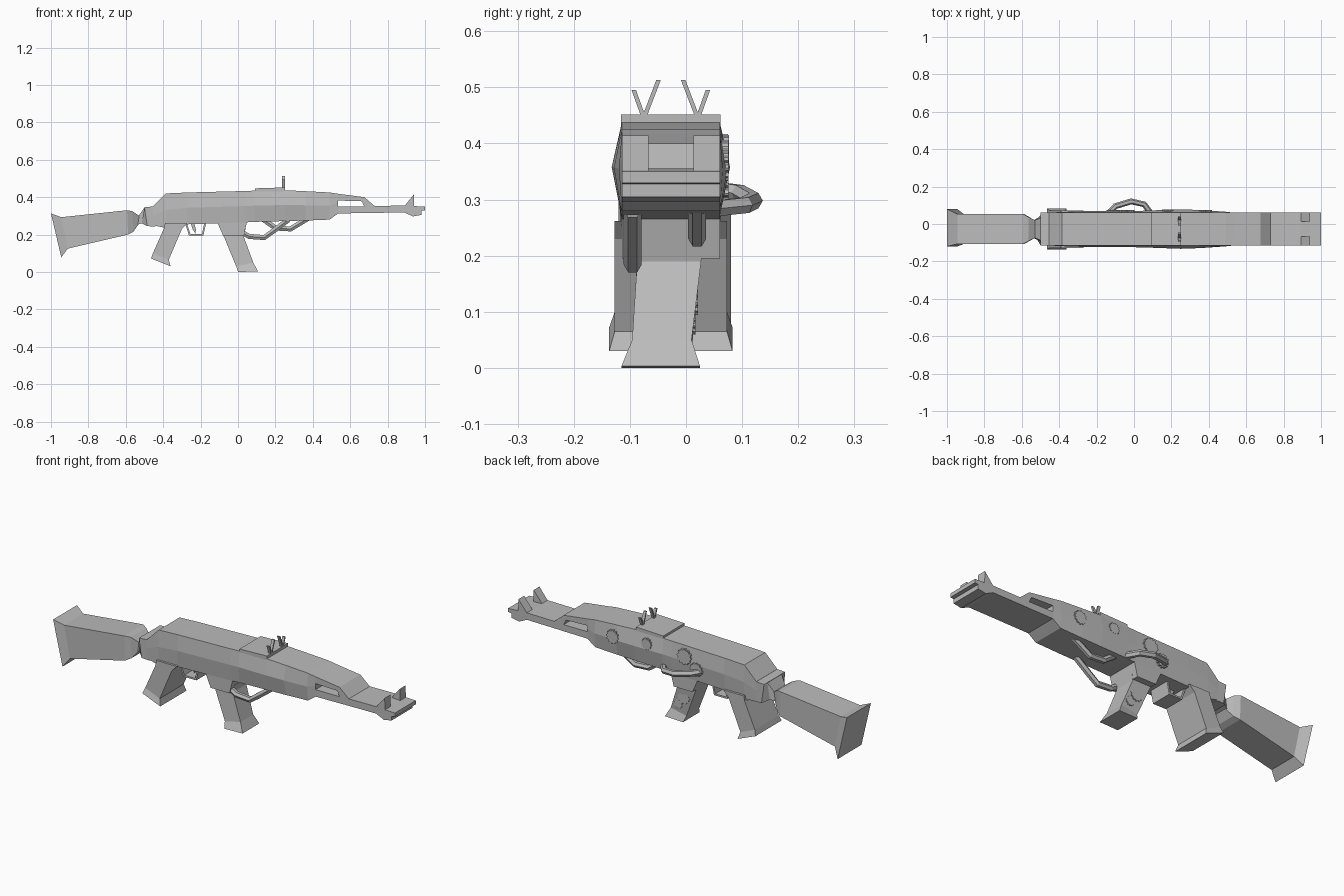
import bpy, bmesh, math
from mathutils import Vector

if "Cube" in bpy.data.objects:
    bpy.data.objects.remove(bpy.data.objects["Cube"], do_unlink=True)

grey = bpy.data.materials.new("plain grey")
grey.use_nodes = True
COLOR = (0.5, 0.5, 0.5, 1)
grey.diffuse_color = COLOR
grey.node_tree.nodes["Principled BSDF"].inputs["Base Color"].default_value = COLOR
CY = -0.027  # centre line of the gun


def skin(name, rings):
    """Join equal-length rings of points into a closed, capped solid."""
    bm = bmesh.new()
    rows = [[bm.verts.new(p) for p in ring] for ring in rings]
    n = len(rows[0])
    for a, b in zip(rows, rows[1:]):
        for i in range(n):
            j = (i + 1) % n
            bm.faces.new((a[i], a[j], b[j], b[i]))
    bm.faces.new(rows[0])
    bm.faces.new(rows[-1])
    bmesh.ops.recalc_face_normals(bm, faces=bm.faces)
    mesh = bpy.data.meshes.new(name)
    bm.to_mesh(mesh)
    bm.free()
    mesh.materials.append(grey)
    obj = bpy.data.objects.new(name, mesh)
    bpy.context.collection.objects.link(obj)
    return obj


def prism(name, profile, y0, y1):
    return skin(name, [[(x, y, z) for x, z in profile] for y in (y0, y1)])


def loft(name, sections):
    """Sections: (first x, z, second x, z, half width, centre y)."""
    return skin(name, [[(ax, cy - w, az), (ax, cy + w, az), (bx, cy + w, bz), (bx, cy - w, bz)]
                       for ax, az, bx, bz, w, cy in sections])


def tube(name, points, radius, sides=6):
    pts = [Vector(p) for p in points]
    rings = []
    for i, p in enumerate(pts):
        d = (pts[min(i + 1, len(pts) - 1)] - pts[max(i - 1, 0)]).normalized()
        u = d.cross(Vector((0, 0, 1))).normalized()
        v = d.cross(u)
        rings.append([p + radius * (u * math.cos(t) + v * math.sin(t))
                      for t in (math.tau * k / sides for k in range(sides))])
    return skin(name, rings)


def gear(name, x, z, r, y0, y1, teeth=12):
    profile = []
    for k in range(teeth * 4):
        a = math.tau * k / (teeth * 4)
        rr = r if k % 4 < 2 else r * 0.87
        profile.append((x + rr * math.cos(a), z + rr * math.sin(a)))
    return prism(name, profile, y0, y1)


# Receiver and handguard: six-sided sections (x, top, bottom, bulge at mid height)
body_rings = []
for x, top, bot, bulge in [
    (-.455, .35, .25, 0), (-.385, .42, .235, .004), (-.27, .425, .255, .008),
    (.04, .433, .265, .01), (.09, .435, .268, .012), (.25, .437, .272, .018),
    (.36, .432, .275, .014), (.49, .425, .28, .005), (.535, .418, .313, 0),
    (.675, .40, .315, 0), (.73, .353, .316, 0), (.89, .355, .318, 0),
]:
    mid = top * .52 + bot * .48
    w = .0875
    body_rings.append([(x, CY - w, top), (x, CY + w, top), (x, CY + w + bulge, mid),
                       (x, CY + w, bot), (x, CY - w, bot), (x, CY - w - bulge, mid)])
body = skin("receiver", body_rings)

# Slot through the handguard
cutter = prism("slot_cutter", [(.535, .382), (.662, .378), (.675, .35), (.535, .35)], -.3, .3)
cutter.hide_render = True
cutter.hide_viewport = True
cutter.display_type = 'WIRE'
cut = body.modifiers.new("slot", 'BOOLEAN')
cut.object = cutter
cut.solver = 'EXACT'

# Raised band on top and front end
prism("top_band", [(.09, .43), (.09, .447), (.25, .452), (.25, .43)], CY - .0885, CY + .0885)
prism("muzzle", [(.89, .355), (.94, .352), (1, .35), (1, .33), (.98, .328), (.98, .305),
                 (.935, .297), (.89, .318)], CY - .0875, CY + .0875)
for side, name in ((-1, "right"), (1, "left")):
    prism(name + "_front_sight", [(.89, .353), (.94, .414), (.942, .35)],
          CY + side * .04, CY + side * .0875)
    # Rear sight: two thin leaves in a V
    c = CY + side * .048
    for tip, height, part in ((-side * .026, .513, "inner"), (side * .018, .495, "outer")):
        skin(f"{name}_rear_sight_{part}", [
            [(x, c - .004, .445), (x, c + .004, .445),
             (x, c + tip + .004, height), (x, c + tip - .004, height)] for x in (.235, .25)])

# Stock, neck and flared butt
loft("stock", [
    (-1, .313, -.945, .078, .1, -.02), (-.945, .293, -.91, .125, .08, CY),
    (-.593, .33, -.588, .2, .08, CY), (-.565, .325, -.56, .215, .065, CY),
    (-.525, .298, -.535, .25, .045, CY)])
loft("neck_collar", [
    (-.535, .295, -.54, .252, .045, CY), (-.5, .345, -.515, .26, .06, CY),
    (-.5, .347, -.485, .245, .0875, CY), (-.45, .35, -.44, .243, .0875, CY)])

# Pistol grip with flared foot
loft("pistol_grip", [
    (-.39, .262, -.27, .262, .1, CY), (-.395, .235, -.3, .23, .1, CY),
    (-.455, .1, -.37, .065, .1, CY), (-.465, .072, -.36, .03, .11, CY)])

# Magazine and its housing
prism("magazine_housing", [(-.115, .275), (.05, .275), (.03, .195), (-.08, .195)],
      CY - .0875, CY + .0875)
loft("magazine", [
    (-.09, .23, .04, .23, .06, -.028), (-.08, .2, .03, .19, .057, -.03),
    (-.01, .03, .082, .05, .053, -.043), (0, 0, .107, .003, .07, -.045)])

# Trigger guard and trigger
prism("trigger_guard", [
    (-.285, .265), (-.262, .195), (-.185, .195), (-.17, .265), (-.18, .265),
    (-.192, .204), (-.255, .204), (-.275, .265)], -.085, .03)
prism("trigger", [(-.255, .265), (-.235, .265), (-.225, .225), (-.228, .205), (-.243, .23)],
      CY - .012, CY + .012)

# Bent pipes below and beside the receiver
tube("lower_pipe", [(.0, -.095, .25), (.015, -.095, .215), (.06, -.095, .19), (.14, -.095, .184),
                    (.19, -.095, .22), (.27, -.095, .28)], .016)
tube("upper_pipe", [(.13, .02, .285), (.2, .02, .235), (.28, .02, .23), (.38, .02, .29)], .016)
tube("side_pipe", [(-.14, .05, .318), (-.1, .095, .312), (-.015, .121, .298),
                   (.055, .105, .29), (.095, .05, .284)], .016)

# Toothed wheels on the far side
for i, (x, z, r, y0, y1) in enumerate([
    (.38, .37, .036, .04, .076), (.18, .385, .03, .04, .077), (-.04, .375, .042, .04, .075),
    (-.11, .325, .036, .04, .076), (.0, .13, .036, -.01, .021), (.035, .085, .025, -.01, .017),
]):
    gear(f"wheel_{i + 1}", x, z, r, y0, y1)
